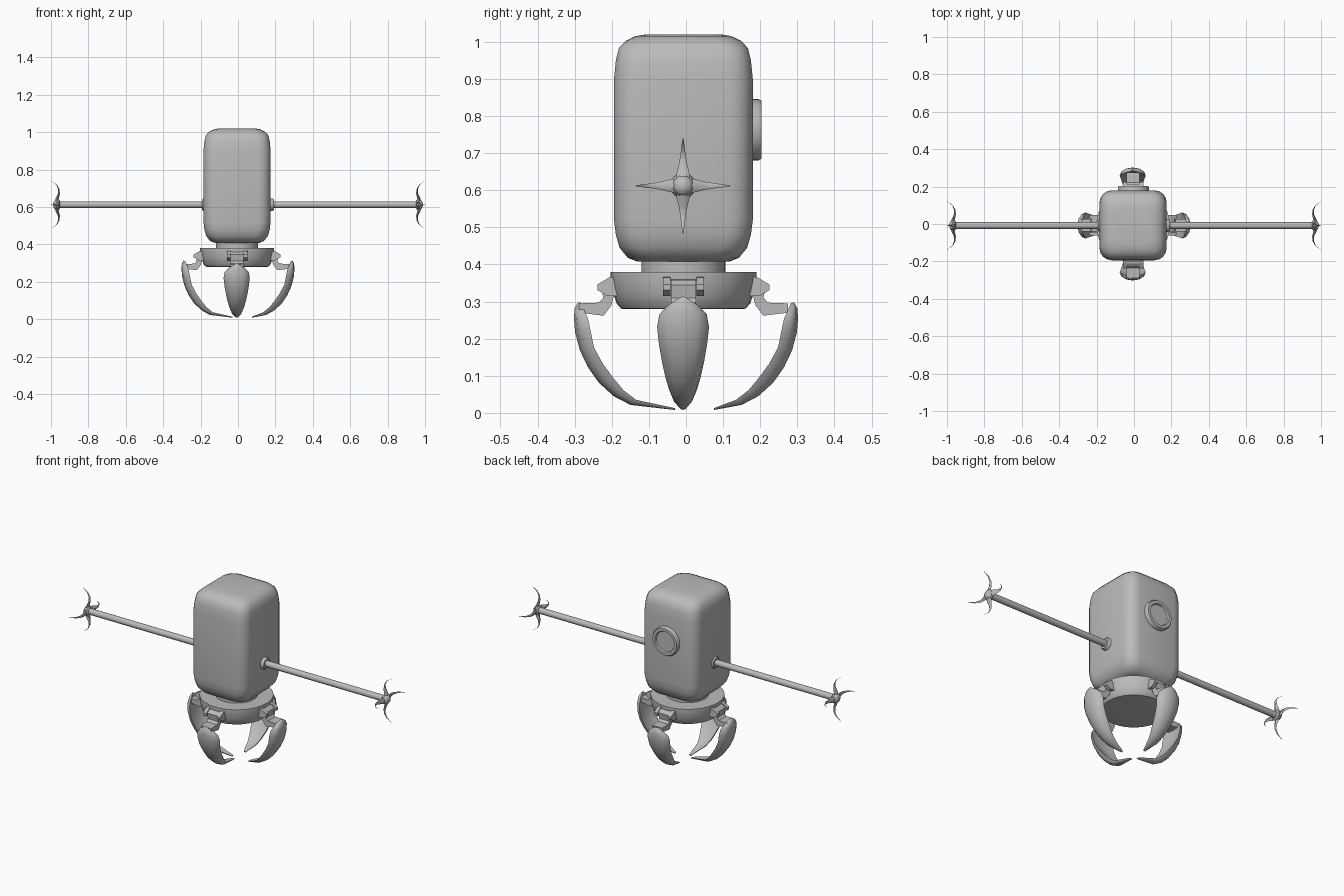
import bpy, bmesh, math
from mathutils import Matrix, Vector

if "Cube" in bpy.data.objects:
    bpy.data.objects.remove(bpy.data.objects["Cube"])

grey = bpy.data.materials.new("metal grey")
grey.diffuse_color = (0.5, 0.5, 0.5, 1)
grey.use_nodes = True
grey.node_tree.nodes["Principled BSDF"].inputs["Base Color"].default_value = grey.diffuse_color


def loft(name, rings, matrix=Matrix(), angle=40):
    """Skin a list of closed rings and cap both ends."""
    bm = bmesh.new()
    rows = [[bm.verts.new(matrix @ Vector(p)) for p in ring] for ring in rings]
    n = len(rows[0])
    for a, b in zip(rows, rows[1:]):
        for i in range(n):
            j = (i + 1) % n
            bm.faces.new((a[i], a[j], b[j], b[i]))
    bm.faces.new(rows[0][::-1])
    bm.faces.new(rows[-1])
    bmesh.ops.recalc_face_normals(bm, faces=bm.faces)
    mesh = bpy.data.meshes.new(name)
    bm.to_mesh(mesh)
    bm.free()
    mesh.materials.append(grey)
    obj = bpy.data.objects.new(name, mesh)
    bpy.context.collection.objects.link(obj)
    bpy.ops.object.select_all(action='DESELECT')
    obj.select_set(True)
    bpy.context.view_layer.objects.active = obj
    bpy.ops.object.shade_smooth_by_angle(angle=math.radians(angle))
    return obj


def lathe(name, profile, matrix, sides=32):
    """Turn a (radius, height) profile around local z."""
    return loft(name, [[(r * math.cos(2 * math.pi * i / sides),
                         r * math.sin(2 * math.pi * i / sides), h)
                        for i in range(sides)] for r, h in profile], matrix)


def rounded_rect(hx, hy, radius, z, steps=4):
    pts = []
    for q, (sx, sy) in enumerate(((1, 1), (-1, 1), (-1, -1), (1, -1))):
        for s in range(steps + 1):
            a = math.radians(90 * (q + s / steps))
            pts.append((sx * (hx - radius) + radius * math.cos(a),
                        sy * (hy - radius) + radius * math.sin(a), z))
    return pts


def prism(name, outline, t0, t1, matrix):
    """Extrude an (r, z) outline sideways from t0 to t1."""
    return loft(name, [[(r, t, z) for r, z in outline] for t in (t0, t1)], matrix, 25)


def spin(k):
    return Matrix.Rotation(math.radians(90 * k), 4, 'Z')


# Rounded box body
centre = Matrix.Translation((-0.005, -0.007, 0))
loft("body", [rounded_rect(h * 0.96, h, min(0.065, h * 0.45), z) for h, z in (
    (0.125, 0.408), (0.150, 0.418), (0.172, 0.445), (0.182, 0.48), (0.187, 0.52),
    (0.187, 0.90), (0.182, 0.95), (0.174, 0.983), (0.155, 1.003), (0.13, 1.015),
    (0.10, 1.02))], centre, 60)

# Neck and claw base
lathe("neck", [(0.113, 0.37), (0.113, 0.42)], centre)
lathe("claw_base", [(0.16, 0.28), (0.168, 0.281), (0.18, 0.295), (0.19, 0.325),
                    (0.197, 0.36), (0.197, 0.38)], centre)

# Round hatch on the back
to_back = Matrix.Translation((-0.003, 0, 0.763)) @ Matrix.Rotation(-math.pi / 2, 4, 'X')
lathe("back_hatch", [(0.083, 0.165), (0.083, 0.195), (0.078, 0.203), (0.062, 0.203),
                     (0.058, 0.194), (0.03, 0.194)], to_back)

# Four claws: outer r, outer z, inner r, inner z, half width
SECTIONS = [(0.291, 0.304, 0.283, 0.302, 0.008), (0.300, 0.288, 0.274, 0.282, 0.040),
            (0.302, 0.262, 0.264, 0.258, 0.064), (0.299, 0.222, 0.257, 0.225, 0.070),
            (0.286, 0.172, 0.248, 0.180, 0.065), (0.264, 0.125, 0.224, 0.135, 0.057),
            (0.235, 0.083, 0.195, 0.095, 0.048), (0.195, 0.046, 0.168, 0.062, 0.038),
            (0.150, 0.022, 0.135, 0.036, 0.027)]


def claw_ring(ro, zo, ri, zi, w):
    shape = ((0, 0), (0.55, 0.15), (0.88, 0.5), (1, 1), (0.55, 0.85),
             (0, 0.78), (-0.55, 0.85), (-1, 1), (-0.88, 0.5), (-0.55, 0.15))
    return [(ro + (ri - ro) * f, t * w, zo + (zi - zo) * f) for t, f in shape]


for k, side in enumerate(("right", "back", "left", "front")):
    reach = 0.075 if k < 2 else 0.03
    tall = 1.03 if k % 2 == 0 else 0.98
    m = Matrix.Translation((0, -0.008, 0) if k % 2 == 0 else (-0.007, 0, 0)) @ spin(k)
    tip = (reach, 0.008, reach, 0.013, 0.008)
    rings = [claw_ring(*s) for s in SECTIONS + [tip]]
    loft(side + "_claw", [[(r, t, z * tall) for r, t, z in ring] for ring in rings], m, 50)
    # Hinge lugs, and the bent link that holds the claw
    hinge = centre @ spin(k)
    for t in (-0.055, 0.035):
        prism(side + "_hinge_lug", [(0.165, 0.368), (0.20, 0.365), (0.232, 0.346),
                                    (0.232, 0.331), (0.205, 0.315), (0.165, 0.315)],
              t, t + 0.02, hinge)
    prism(side + "_hinge_link", [(0.17, 0.362), (0.205, 0.358), (0.222, 0.345),
                                 (0.216, 0.31), (0.228, 0.297), (0.282, 0.295),
                                 (0.282, 0.270), (0.215, 0.262), (0.194, 0.290),
                                 (0.188, 0.312), (0.17, 0.32)], -0.034, 0.034, hinge)

# Side arms with a flange, a hub and four curved spikes
SPIKES = [(0.008, 0.972, 0.020), (0.035, 0.966, 0.017), (0.058, 0.958, 0.011),
          (0.083, 0.958, 0.007), (0.107, 0.970, 0.004), (0.128, 1.0, 0.001)]
for s, side in ((1, "right"), (-1, "left")):
    out = Matrix.Translation((0, -0.008, 0.612)) @ Matrix.Rotation(s * math.pi / 2, 4, 'Y')
    lathe(side + "_arm", [(0.018, 0.15), (0.018, 0.968)], out, 16)
    lathe(side + "_arm_flange", [(0.034, 0.16), (0.034, 0.184), (0.028, 0.192),
                                 (0.018, 0.192)], out, 24)
    lathe(side + "_hub", [(0.02, 0.952), (0.028, 0.958), (0.028, 0.972), (0.02, 0.983),
                          (0.006, 0.988)], out, 16)
    for k in range(4):
        loft(side + "_spike", [[(r, -w, x), (r, 0, x + w * 0.5), (r, w, x),
                                (r, 0, x - w * 0.5)] for r, x, w in SPIKES],
             out @ spin(k), 50)
